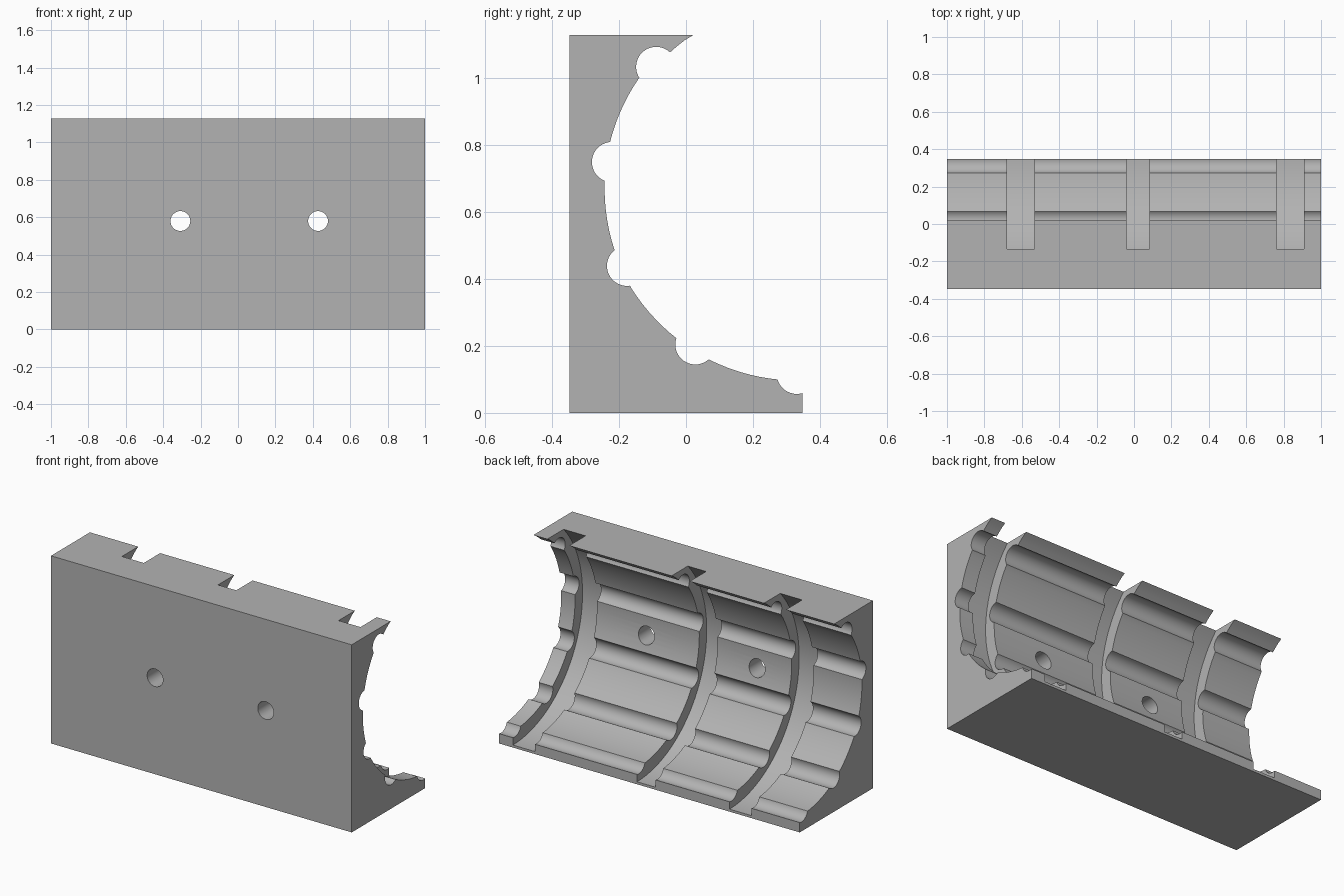
import bpy
import bmesh
from math import radians, cos, sin, pi
from mathutils import Matrix, Vector

default = bpy.data.objects.get("Cube")
if default:
    bpy.data.objects.remove(default, do_unlink=True)

grey = bpy.data.materials.new("plain grey")
grey.use_nodes = True
grey.diffuse_color = (0.45, 0.45, 0.45, 1)
grey.node_tree.nodes["Principled BSDF"].inputs["Base Color"].default_value = (0.45, 0.45, 0.45, 1)

HALF_Y, TOP = 0.348, 1.128
CY, CZ = 0.346, 0.68          # centre of the hollow


def make_object(name, bm):
    bmesh.ops.recalc_face_normals(bm, faces=bm.faces)
    mesh = bpy.data.meshes.new(name)
    bm.to_mesh(mesh)
    bm.free()
    mesh.materials.append(grey)
    obj = bpy.data.objects.new(name, mesh)
    bpy.context.collection.objects.link(obj)
    return obj


def cylinder(name, centre, radius, length, axis, sides):
    bm = bmesh.new()
    turn = Matrix.Rotation(pi / 2, 4, "Y" if axis == "X" else "X")
    bmesh.ops.create_cone(bm, cap_ends=True, segments=sides, radius1=radius,
                          radius2=radius, depth=length,
                          matrix=Matrix.Translation(centre) @ turn)
    return make_object(name, bm)


def cut(target, cutter):
    mod = target.modifiers.new("cut", "BOOLEAN")
    mod.operation = "DIFFERENCE"
    mod.solver = "EXACT"
    mod.object = cutter
    bpy.context.view_layer.objects.active = target
    bpy.ops.object.modifier_apply(modifier=mod.name)
    bpy.data.objects.remove(cutter, do_unlink=True)


# Hollow wall: angle and radius pairs, filled in between
wall = [(125.8, .555), (135, .559), (147, .582), (167, .587), (179, .589),
        (199, .592), (211, .595), (231, .591), (242, .59), (270.2, .583)]
arc = []
for (a0, r0), (a1, r1) in zip(wall, wall[1:]):
    steps = max(2, round((a1 - a0) / 3))
    for i in range(steps):
        t = i / steps
        a, r = radians(a0 + (a1 - a0) * t), r0 + (r1 - r0) * t
        arc.append((CY + r * cos(a), CZ + r * sin(a)))
arc[0] = (arc[0][0], TOP)
arc.append((HALF_Y, CZ - wall[-1][1]))

# Block with hollow back, extruded along x
outline = [(HALF_Y, 0), (-HALF_Y, 0), (-HALF_Y, TOP)] + arc
bm = bmesh.new()
face = bm.faces.new([bm.verts.new((-1, y, z)) for y, z in outline])
side = bmesh.ops.extrude_face_region(bm, geom=[face])
bmesh.ops.translate(bm, vec=Vector((2, 0, 0)),
                    verts=[v for v in side["geom"] if isinstance(v, bmesh.types.BMVert)])
block = make_object("hollow_block", bm)

# Lengthwise round grooves
for y, z in [(-.089, 1.033), (-.221, .749), (-.176, .439), (.028, .2045), (.331, .1165)]:
    cut(block, cylinder("groove_cutter", (0, y, z), 0.06, 2.2, "X", 40))

# Ring slots across the hollow
for x0, x1 in [(-.679, -.533), (-.04, .082), (.762, .908)]:
    cut(block, cylinder("slot_cutter", ((x0 + x1) / 2, CY, CZ - .005), 0.66, x1 - x0, "X", 128))

# Screw holes through the front wall
for x in (-.308, .428):
    cut(block, cylinder("hole_cutter", (x, -.25, .58), 0.053, 0.5, "Y", 40))

# Smooth curved surfaces, crisp edges
bpy.ops.object.select_all(action="DESELECT")
block.select_set(True)
bpy.context.view_layer.objects.active = block
bpy.ops.object.shade_smooth_by_angle(angle=radians(20))
